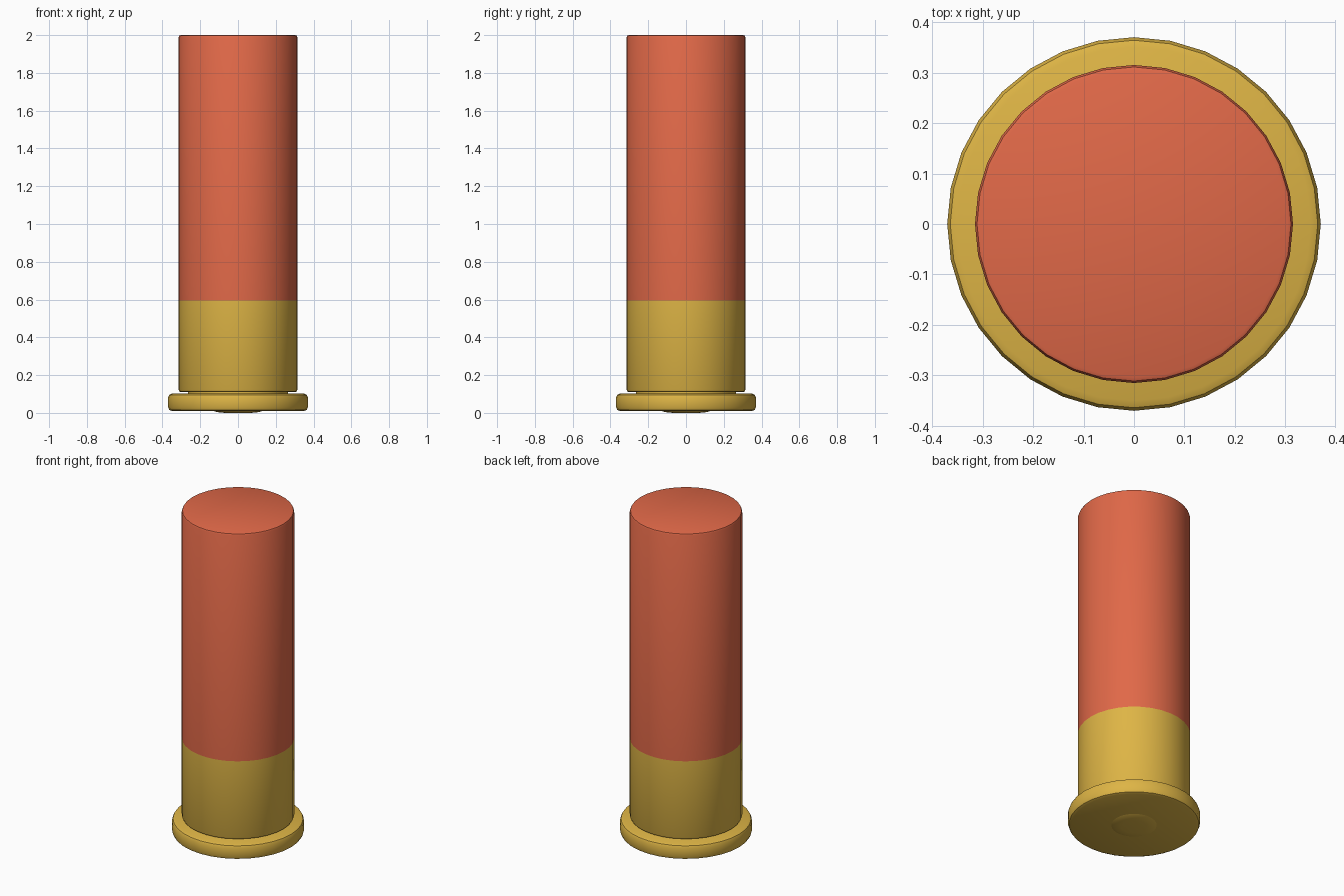
import bpy, bmesh, math

if "Cube" in bpy.data.objects:
    bpy.data.objects.remove(bpy.data.objects["Cube"])

SIDES = 32


def material(name, rgb):
    m = bpy.data.materials.new(name)
    m.diffuse_color = (*rgb, 1)
    m.use_nodes = True
    m.node_tree.nodes["Principled BSDF"].inputs["Base Color"].default_value = m.diffuse_color
    return m


def lathe(name, profile, mat):
    """Revolve (radius, z) points, listed bottom to top, and cap open ends."""
    bm = bmesh.new()
    rings = []
    for r, z in profile:
        rings.append([bm.verts.new((r * math.cos(2 * math.pi * i / SIDES),
                                    r * math.sin(2 * math.pi * i / SIDES), z))
                      for i in range(SIDES)])
    for a, b in zip(rings, rings[1:]):
        for i in range(SIDES):
            j = (i + 1) % SIDES
            bm.faces.new((a[i], a[j], b[j], b[i]))
    for ring in (rings[0], rings[-1]):
        bm.faces.new(ring)
    bmesh.ops.recalc_face_normals(bm, faces=bm.faces)
    mesh = bpy.data.meshes.new(name)
    bm.to_mesh(mesh)
    bm.free()
    mesh.materials.append(mat)
    ob = bpy.data.objects.new(name, mesh)
    bpy.context.collection.objects.link(ob)
    bpy.ops.object.select_all(action='DESELECT')
    ob.select_set(True)
    bpy.context.view_layer.objects.active = ob
    bpy.ops.object.shade_smooth_by_angle(angle=math.radians(35))
    return ob


brass = material("brass", (0.73, 0.46, 0.06))
red = material("red_plastic", (0.75, 0.14, 0.065))

# Rim flange with rounded edges
lathe("rim", [(0.35, 0.01), (0.364, 0.016), (0.37, 0.03),
              (0.37, 0.082), (0.364, 0.096), (0.35, 0.102)], brass)

# Narrow neck in the groove between rim and body
lathe("neck", [(0.265, 0.095), (0.265, 0.118)], brass)

# Brass lower body
lathe("brass_base", [(0.302, 0.11), (0.311, 0.114), (0.315, 0.123),
                     (0.315, 0.595)], brass)

# Shallow domed primer in the base
lathe("primer", [(0.07, 0.0), (0.11, 0.004), (0.13, 0.011), (0.13, 0.03)], brass)

# Red tube with a softened top edge
lathe("tube", [(0.315, 0.595), (0.315, 1.988), (0.311, 1.997), (0.304, 2.0)], red)
